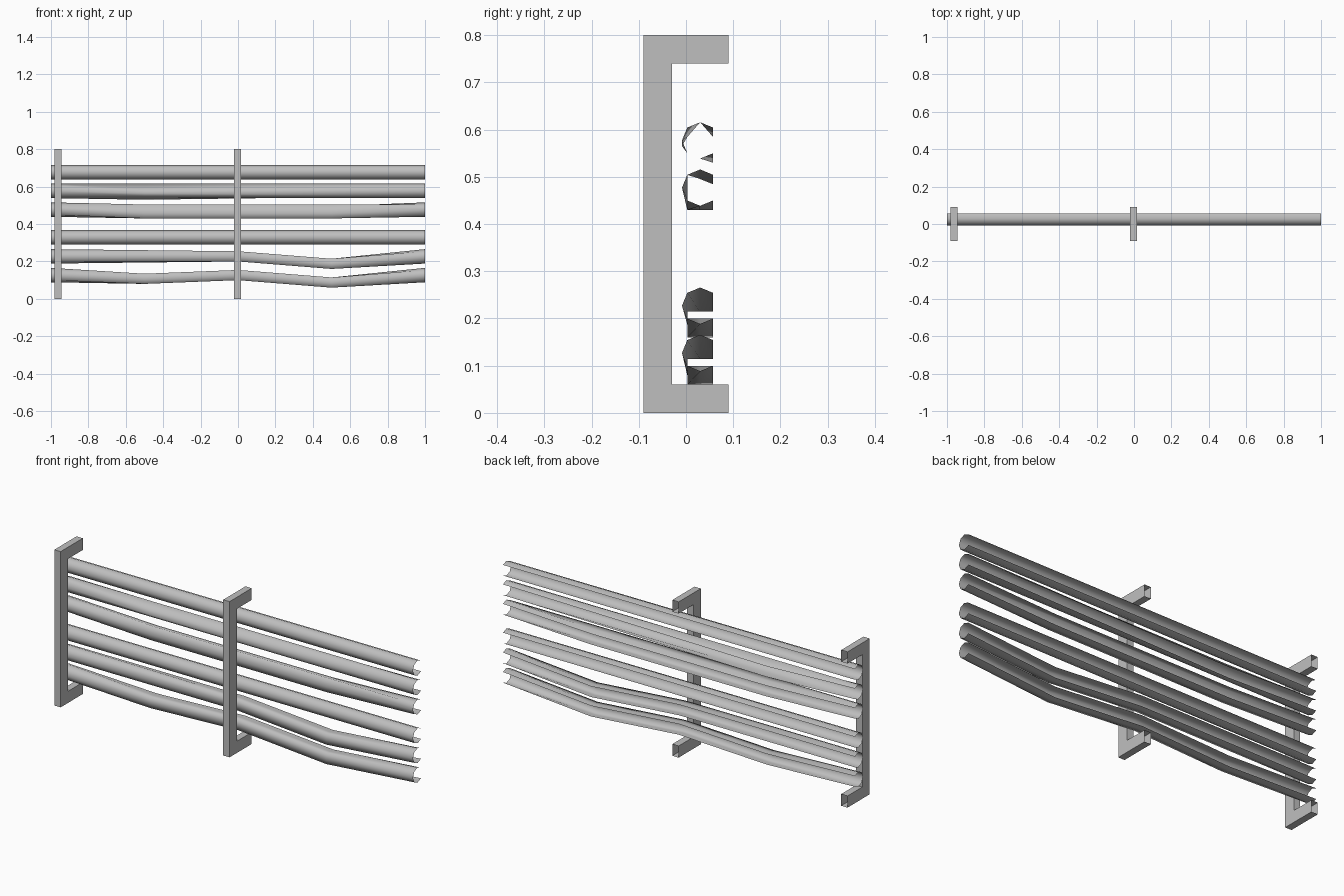
import bpy, bmesh, math

if "Cube" in bpy.data.objects:
    bpy.data.objects.remove(bpy.data.objects["Cube"])

grey = bpy.data.materials.new("steel_grey")
grey.diffuse_color = (0.52, 0.52, 0.52, 1)
grey.use_nodes = True
grey.node_tree.nodes["Principled BSDF"].inputs["Base Color"].default_value = grey.diffuse_color

R, CY = 0.0385, 0.03
C = R * math.sin(math.pi / 4)


def round_section(z):
    # octagon without its rearmost corner: an open gutter facing the back
    return [(CY + R * math.cos(math.radians(a)), z + R * math.sin(math.radians(a)))
            for a in range(45, 316, 45)]


def square_section(z):
    # crushed gutter: three flat sides
    return [(CY + C, z + C), (CY, z + C), (CY - C, z + C), (CY - C, z),
            (CY - C, z - C), (CY, z - C), (CY + C, z - C)]


def twisted_section(z):
    # round gutter with its upper front and rear lips pushed down
    p = round_section(z)
    p[0] = (CY + C, z + C - 0.02)
    p[2] = (CY - C, z + C - 0.02)
    p[3] = (CY - R, z - 0.012)
    p[6] = (CY + C, z - C - 0.02)
    return p


def dented_section(z):
    # crushed gutter whose upper front edge stays in place
    p = square_section(z - 0.02)
    p[1] = (CY, z + C - 0.009)
    p[2] = (CY - C, z + C)
    return p


def mesh_object(name, verts, faces, smooth=False):
    mesh = bpy.data.meshes.new(name)
    mesh.from_pydata(verts, [], faces)
    bm = bmesh.new()
    bm.from_mesh(mesh)
    bmesh.ops.recalc_face_normals(bm, faces=bm.faces)
    bm.to_mesh(mesh)
    bm.free()
    mesh.materials.append(grey)
    ob = bpy.data.objects.new(name, mesh)
    bpy.context.collection.objects.link(ob)
    if smooth:
        for f in mesh.polygons:
            f.use_smooth = True
    return ob


def rail(name, z, stations=()):
    # open shell lofted from end to end through the bent stations
    rings = [(-1, round_section(z)), *stations, (1, round_section(z))]
    verts = [(x, y, h) for x, ring in rings for y, h in ring]
    faces = [(7 * i + j, 7 * i + j + 7, 7 * i + j + 8, 7 * i + j + 1)
             for i in range(len(rings) - 1) for j in range(6)]
    ob = mesh_object(name, verts, faces, True)
    # shell normals point to the outside of the gutter
    if ob.data.polygons[2].normal.y > 0:
        ob.data.flip_normals()


# rails, top to bottom
rail("rail_1", 0.677)
rail("rail_2", 0.577, [(-0.5, twisted_section(0.577))])
rail("rail_3", 0.477, [(-0.5, dented_section(0.477)), (0.5, dented_section(0.477))])
rail("rail_4", 0.329)
rail("rail_5", 0.227, [(0, square_section(0.227)), (0.5, square_section(0.187))])
rail("rail_6", 0.127, [(-0.5, square_section(0.107)), (0, square_section(0.127)),
                       (0.5, square_section(0.087))])

# C-shaped posts, hollow with open flange tips
PROFILE = [(0.09, 0), (0.09, 0.06), (-0.03, 0.06), (-0.03, 0.74),
           (0.09, 0.74), (0.09, 0.8), (-0.09, 0.8), (-0.09, 0)]
for name, x in (("end_post", -0.963), ("middle_post", -0.003)):
    verts = [(x + s * 0.018, y, z) for s in (-1, 1) for y, z in PROFILE]
    faces = [(i, (i + 1) % 8, (i + 1) % 8 + 8, i + 8) for i in range(8) if i not in (0, 4)]
    # side plates split into web and two flanges
    for o in (0, 8):
        faces += [(o, o + 1, o + 2, o + 7), (o + 2, o + 3, o + 6, o + 7),
                  (o + 3, o + 4, o + 5, o + 6)]
    mesh_object(name, verts, faces)
